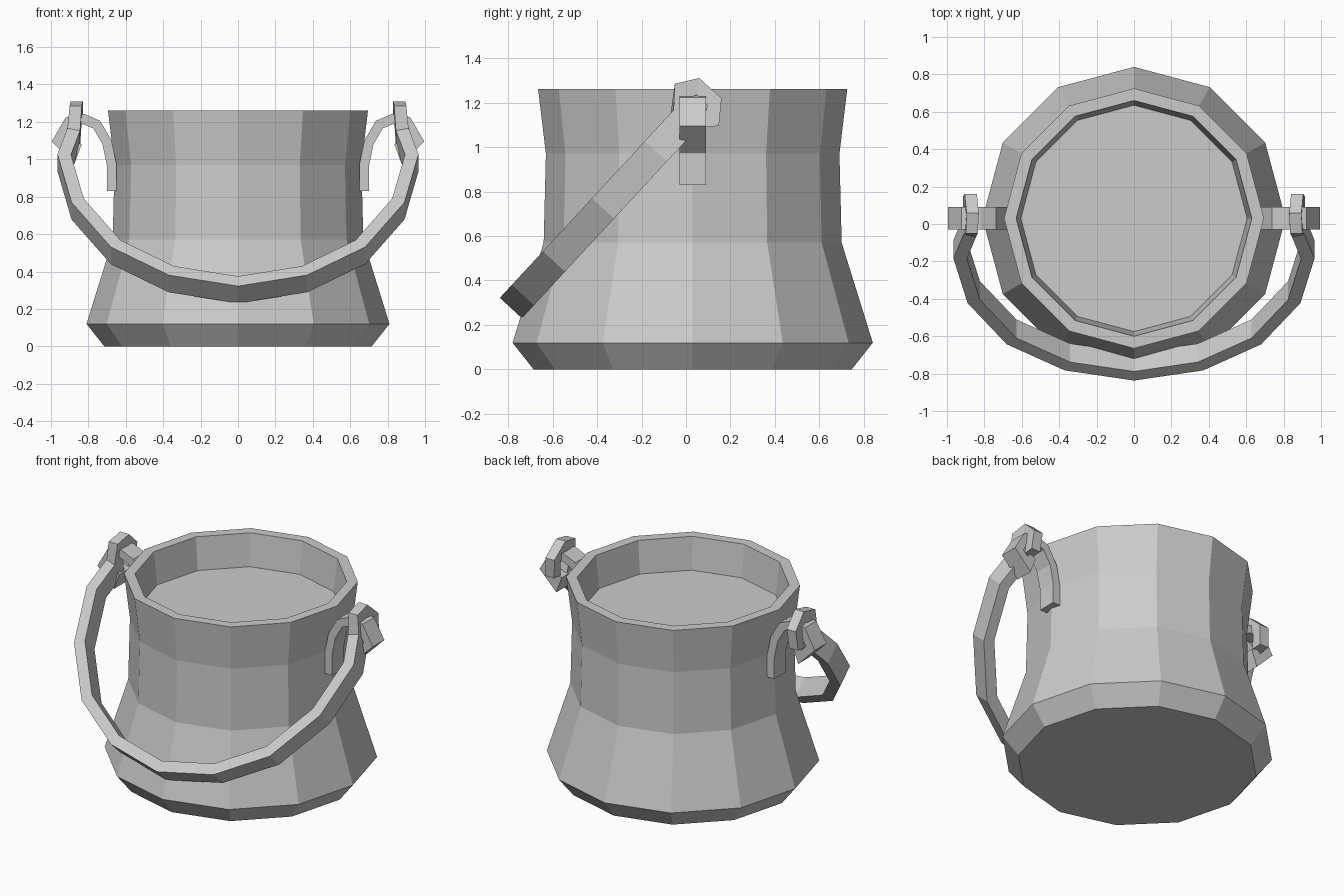
import bpy, bmesh
from math import sin, cos, pi
from mathutils import Vector

if "Cube" in bpy.data.objects:
    bpy.data.objects.remove(bpy.data.objects["Cube"])


def loft(name, sections):
    """Flat-faced solid skinned through equal-sized vertex loops, capped at both ends."""
    bm = bmesh.new()
    rings = [[bm.verts.new(p) for p in s] for s in sections]
    n = len(rings[0])
    for a, b in zip(rings, rings[1:]):
        for i in range(n):
            j = (i + 1) % n
            bm.faces.new((a[i], a[j], b[j], b[i]))
    bm.faces.new(rings[0])
    bm.faces.new(rings[-1])
    bmesh.ops.recalc_face_normals(bm, faces=bm.faces)
    mesh = bpy.data.meshes.new(name)
    bm.to_mesh(mesh)
    bm.free()
    obj = bpy.data.objects.new(name, mesh)
    bpy.context.collection.objects.link(obj)
    return obj


def offset_path(path, d):
    """Mitred sideways offset of a 2D polyline."""
    pts = [Vector(p) for p in path]
    out = []
    for i, p in enumerate(pts):
        dirs = []
        if i > 0:
            dirs.append((p - pts[i - 1]).normalized())
        if i < len(pts) - 1:
            dirs.append((pts[i + 1] - p).normalized())
        normals = [Vector((-t.y, t.x)) for t in dirs]
        m = sum(normals, Vector((0, 0))).normalized()
        out.append(p + m * d / max(m.dot(normals[0]), 0.5))
    return out


CY = 0.03  # pot axis and lugs sit slightly behind the origin

# Pot body: twelve-sided profile, over the rim and down to the inner floor
profile = [(0.715, 0), (0.81, 0.12), (0.67, 0.57), (0.66, 0.97),
           (0.695, 1.26), (0.63, 1.26), (0.605, 1.05)]
loft("pot_body", [[(r * cos(k * pi / 6), CY + r * sin(k * pi / 6), z) for k in range(12)]
                  for r, z in profile])

# Lugs: flat straps that curl outward around the handle ends
lug = [(0.675, 0.83), (0.675, 0.97), (0.70, 1.09), (0.755, 1.185),
       (0.825, 1.215), (0.905, 1.2), (0.963, 1.1), (0.885, 1.022), (0.86, 1.09)]
left, right = offset_path(lug, 0.026), offset_path(lug, -0.026)
for side, name in ((1, "lug_right"), (-1, "lug_left")):
    loft(name, [[(side * a.x, CY - 0.06, a.y), (side * a.x, CY + 0.06, a.y),
                 (side * b.x, CY + 0.06, b.y), (side * b.x, CY - 0.06, b.y)]
                for a, b in zip(left, right)])

# Handle: half a tilted bail, given as (x, distance up the slope)
up = Vector((0, 0.68, 0.735)).normalized()
back = Vector((0, 0.735, -0.68)).normalized() * 0.135
base = Vector((0, -0.837, 0.322))
arc = [(-0.37, 0.08), (0, 0), (0.37, 0.08), (0.68, 0.285), (0.89, 0.61),
       (0.965, 0.96), (0.912, 1.15)]
inner = offset_path(arc, 0.07)
half = []
for o, i in list(zip(arc, inner))[1:]:
    po = base + up * o[1] + Vector((o[0], 0, 0))
    pi_ = base + up * i[1] + Vector((i[0], 0, 0))
    half.append([po, pi_, pi_ + back, po + back])

# Curled handle end: outer and inner (y, z) with the x range of the strap
curl = [((-0.05, 1.285), (0.0, 1.215), 0.90, 0.835),
        ((0.06, 1.31), (0.05, 1.235), 0.895, 0.83),
        ((0.16, 1.22), (0.095, 1.19), 0.905, 0.84),
        ((0.148, 1.095), (0.08, 1.09), 0.915, 0.85)]
for (y1, z1), (y2, z2), xo, xi in curl:
    half.append([Vector((xo, y1, z1)), Vector((xi, y1, z1)),
                 Vector((xi, y2, z2)), Vector((xo, y2, z2))])
mirror = [[Vector((-p.x, p.y, p.z)) for p in s] for s in half[1:]]
loft("handle", mirror[::-1] + half)
